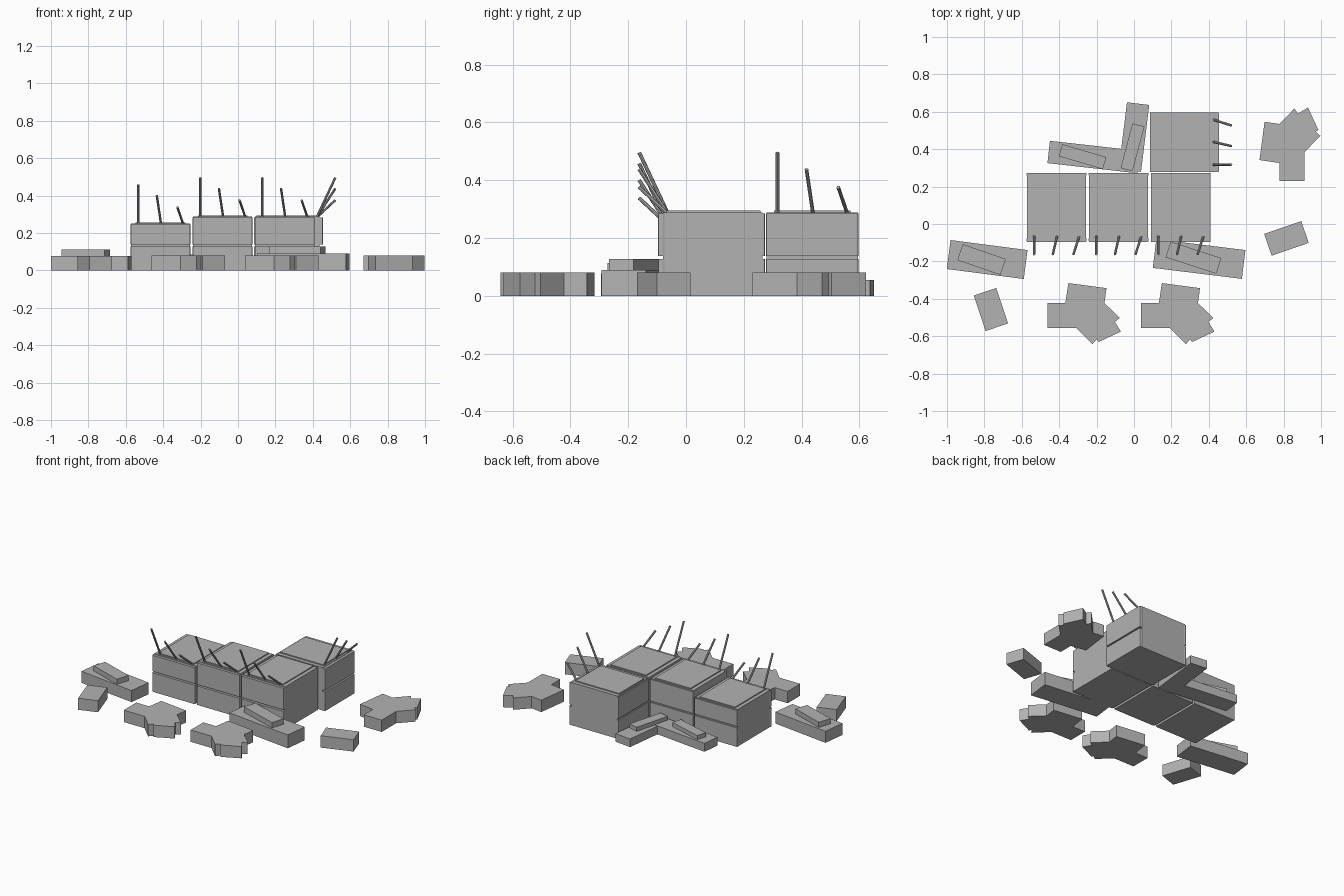
import bpy, bmesh, math
from mathutils import Vector, Matrix

if "Cube" in bpy.data.objects:
    bpy.data.objects.remove(bpy.data.objects["Cube"])

concrete = bpy.data.materials.new("concrete grey")
concrete.diffuse_color = (0.45, 0.45, 0.45, 1)
concrete.use_nodes = True
concrete.node_tree.nodes["Principled BSDF"].inputs["Base Color"].default_value = concrete.diffuse_color


def finish(name, bm, matrix=Matrix()):
    bmesh.ops.recalc_face_normals(bm, faces=bm.faces)
    me = bpy.data.meshes.new(name)
    bm.to_mesh(me)
    bm.free()
    me.materials.append(concrete)
    ob = bpy.data.objects.new(name, me)
    ob.matrix_world = matrix
    bpy.context.collection.objects.link(ob)
    return ob


def add_box(bm, x0, x1, y0, y1, z0, z1, bevel=0):
    m = Matrix.Translation(((x0 + x1) / 2, (y0 + y1) / 2, (z0 + z1) / 2))
    m = m @ Matrix.Diagonal((x1 - x0, y1 - y0, z1 - z0, 1))
    vs = bmesh.ops.create_cube(bm, size=1, matrix=m)["verts"]
    if bevel:  # round the upright corners
        es = {e for v in vs for e in v.link_edges
              if abs(e.verts[0].co.z - e.verts[1].co.z) > 1e-4}
        bmesh.ops.bevel(bm, geom=list(es), offset=bevel, segments=2,
                        profile=0.5, affect='EDGES')


def add_rod(bm, a, b, r):
    a, b = Vector(a), Vector(b)
    d = b - a
    m = Matrix.Translation((a + b) / 2) @ d.to_track_quat('Z', 'Y').to_matrix().to_4x4()
    bmesh.ops.create_cone(bm, cap_ends=True, segments=8, radius1=r, radius2=r,
                          depth=d.length, matrix=m)


def place(x, y, deg, z=0):
    return Matrix.Translation((x, y, z)) @ Matrix.Rotation(math.radians(deg), 4, 'Z')


# Barrier blocks: body, split front and back faces, cap panel, bent rods
def block(name, x, y, deg, h):
    m = place(x, y, deg)
    bm = bmesh.new()
    add_box(bm, -0.158, 0.158, -0.352, -0.008, 0, h)
    for z0, z1 in ((0, 0.128), (0.138, h - 0.004)):
        add_box(bm, -0.16, 0.16, -0.37, -0.345, z0, z1, 0.007)
        add_box(bm, -0.16, 0.16, -0.015, 0, z0, z1, 0.004)
    finish(name + "_body", bm, m)
    bm = bmesh.new()
    add_box(bm, -0.133, 0.133, -0.34, -0.015, h - 0.01, h + 0.007)
    finish(name + "_cap", bm, m)
    bm = bmesh.new()
    for x0, x1, rise in ((-0.12, -0.12, 0.208), (0.003, -0.02, 0.15), (0.122, 0.09, 0.088)):
        add_rod(bm, (x0, -0.335, h - 0.005), (x1, -0.435, h + rise), 0.0065)
    finish(name + "_rods", bm, m)


block("left_block", -0.414, 0.273, 0, 0.25)
block("middle_block", -0.082, 0.273, 0, 0.288)
block("right_block", 0.25, 0.273, 0, 0.288)
block("back_block", 0.085, 0.437, 90, 0.288)


# Fallen slabs, each with a smaller one lying on top
def slab(name, x, y, deg, length, width, z0, z1):
    bm = bmesh.new()
    add_box(bm, -length / 2, length / 2, -width / 2, width / 2, 0, z1 - z0)
    finish(name, bm, place(x, y, deg, z0))


slab("left_slab", -0.785, -0.19, -7.4, 0.415, 0.156, 0, 0.078)
slab("left_slab_top", -0.815, -0.19, -19, 0.243, 0.09, 0.078, 0.113)
slab("right_slab", 0.348, -0.187, -7, 0.48, 0.155, 0, 0.09)
slab("right_slab_top", 0.318, -0.18, -18, 0.285, 0.088, 0.09, 0.127)
slab("back_slab_upright", 0.0, 0.465, 83, 0.36, 0.12, 0, 0.055)
slab("back_slab_upright_top", -0.008, 0.41, 75, 0.247, 0.066, 0.055, 0.083)
slab("back_slab_flat", -0.215, 0.358, -6.4, 0.485, 0.12, 0, 0.057)
slab("back_slab_flat_top", -0.275, 0.36, -16.5, 0.245, 0.067, 0.057, 0.085)

# Loose bricks
slab("left_brick", -0.765, -0.457, -71.5, 0.2, 0.127, 0, 0.078)
slab("right_brick", 0.815, -0.077, 19, 0.21, 0.123, 0, 0.08)

# Jagged rubble chunks
OUTLINE = [(-0.086, 0.163), (0.118, 0.136), (0.107, 0.056), (0.19, -0.024),
           (0.162, -0.043), (0.195, -0.096), (0.075, -0.152), (0.066, -0.137),
           (0.043, -0.163), (-0.043, -0.078), (-0.198, -0.078), (-0.198, 0.056),
           (-0.102, 0.056)]
for name, x, y, deg in (("front_left_chunk", -0.265, -0.479, 0),
                        ("front_right_chunk", 0.235, -0.479, 0),
                        ("far_right_chunk", 0.834, 0.428, 90)):
    bm = bmesh.new()
    face = bm.faces.new([bm.verts.new((px, py, 0)) for px, py in OUTLINE])
    new = bmesh.ops.extrude_face_region(bm, geom=[face])["geom"]
    bmesh.ops.translate(bm, vec=(0, 0, 0.08),
                        verts=[v for v in new if isinstance(v, bmesh.types.BMVert)])
    finish(name, bm, place(x, y, deg))
